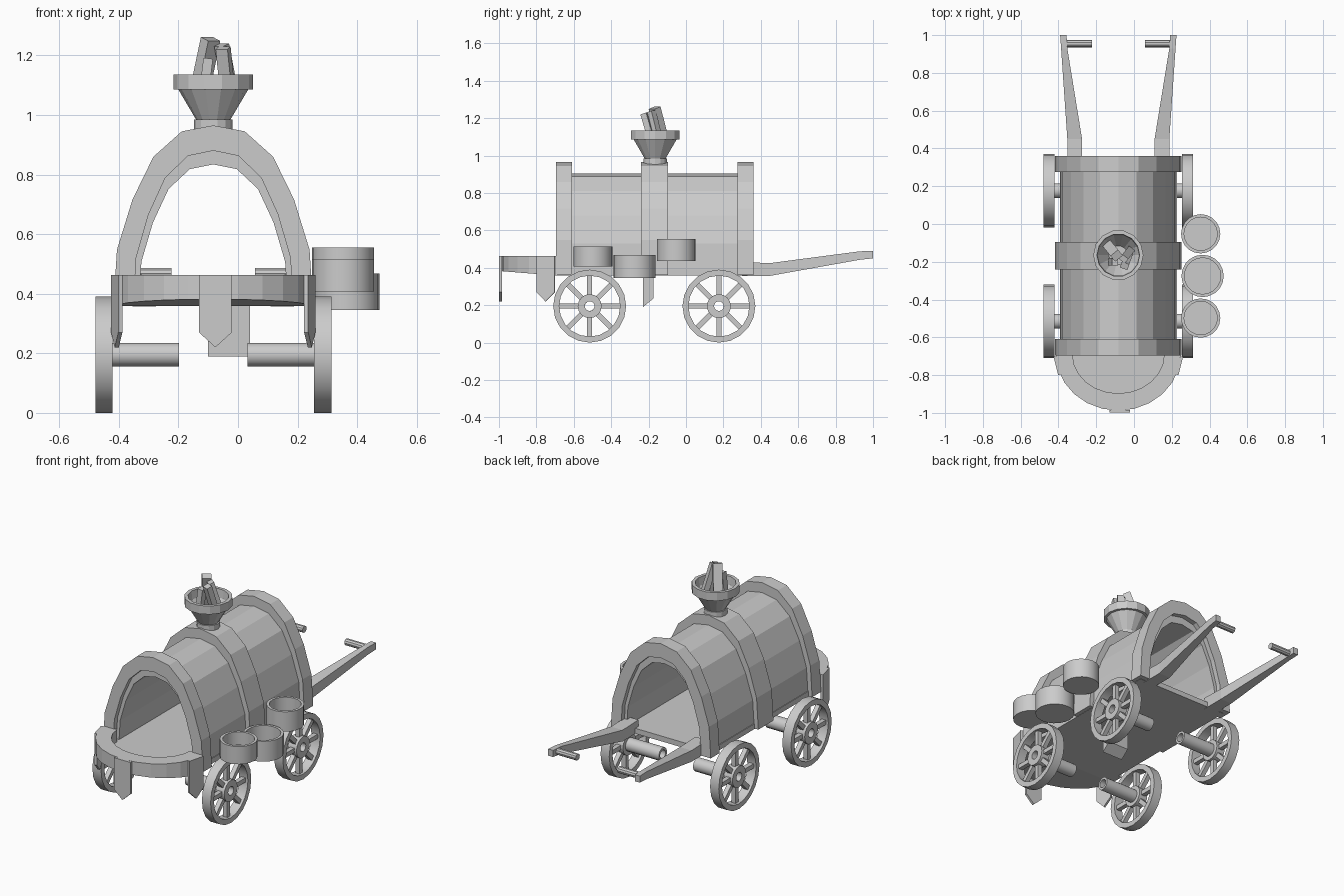
import bpy, bmesh, math
from mathutils import Vector, Matrix

if "Cube" in bpy.data.objects:
    bpy.data.objects.remove(bpy.data.objects["Cube"])

CX = -0.083  # cart centre line


def make(name, bm):
    bmesh.ops.remove_doubles(bm, verts=bm.verts, dist=1e-5)
    bmesh.ops.recalc_face_normals(bm, faces=bm.faces)
    me = bpy.data.meshes.new(name)
    bm.to_mesh(me)
    bm.free()
    ob = bpy.data.objects.new(name, me)
    bpy.context.collection.objects.link(ob)
    return ob


def loft(bm, rings, cyclic=False, caps=True):
    vs = [[bm.verts.new(p) for p in r] for r in rings]
    n = len(vs[0])
    for k in range(len(vs) if cyclic else len(vs) - 1):
        a, b = vs[k], vs[(k + 1) % len(vs)]
        for i in range(n):
            bm.faces.new((a[i], a[(i + 1) % n], b[(i + 1) % n], b[i]))
    if caps and not cyclic:
        bm.faces.new(vs[0])
        bm.faces.new(vs[-1])


def lathe(bm, profile, n, mat, closed=True):
    # spins (radius, height) points around local z
    rings = []
    for k in range(n):
        a = 2 * math.pi * k / n
        rings.append([mat @ Vector((r * math.cos(a), r * math.sin(a), h)) for r, h in profile])
    cols = [[bm.verts.new(p) for p in r] for r in rings]
    m = len(profile)
    for k in range(n):
        a, b = cols[k], cols[(k + 1) % n]
        for i in range(m if closed else m - 1):
            j = (i + 1) % m
            bm.faces.new((a[i], a[j], b[j], b[i]))


def box(bm, size, mat):
    bmesh.ops.create_cube(bm, size=1, matrix=mat @ Matrix.Diagonal((*size, 1)))


def move(x, y, z):
    return Matrix.Translation((x, y, z))


# Arched canopy, end rims and middle band
HALF = [(1, 0), (0.965, 0.31), (0.81, 0.588), (0.6, 0.826), (0.315, 0.967), (0, 1)]
ARCH = HALF + [(-x, z) for x, z in HALF[-2::-1]]


def arch(name, hw, top, ihw, itop, y0, y1):
    z0 = 0.36
    bm = bmesh.new()
    rings = []
    for x, t in ARCH:
        o = (CX + x * hw, z0 + t * (top - z0))
        i = (CX + x * ihw, z0 + t * (itop - z0))
        rings.append([(o[0], y0, o[1]), (o[0], y1, o[1]), (i[0], y1, i[1]), (i[0], y0, i[1])])
    loft(bm, rings)
    make(name, bm)


arch("canopy", 0.308, 0.905, 0.25, 0.834, -0.665, 0.33)
arch("canopy_front_rim", 0.335, 0.965, 0.268, 0.88, -0.695, -0.61)
arch("canopy_rear_rim", 0.335, 0.965, 0.268, 0.88, 0.275, 0.36)
arch("canopy_band", 0.335, 0.965, 0.3, 0.89, -0.24, -0.095)


# Floor with rounded front, underside rising slightly at the front
def under(y):
    return 0.358 + max(0, -0.69 - y) * 0.08


def half_oval(hw, depth, n=12):
    return [(CX - hw * math.cos(math.pi * k / n), -0.69 - depth * math.sin(math.pi * k / n)) for k in range(n + 1)]


bm = bmesh.new()
box(bm, (0.62, 1.02, 0.032), move(CX, -0.18, 0.374))
front = half_oval(0.29, 0.25)
loft(bm, [[(x, y, under(y)) for x, y in front], [(x, y, 0.39) for x, y in front]])
make("floor", bm)

bm = bmesh.new()
loft(bm, [[(a[0], a[1], under(a[1])), (a[0], a[1], 0.462), (b[0], b[1], 0.462), (b[0], b[1], under(b[1]))]
          for a, b in zip(half_oval(0.33, 0.298), half_oval(0.243, 0.207))])
make("front_porch_rim", bm)

# Pointed boards hanging from the porch
for name, x, y, ang, w in (("front_board", CX + 0.007, -0.992, 0, 0.11),
                           ("left_board", CX - 0.324, -0.75, math.radians(-76), 0.1),
                           ("right_board", CX + 0.324, -0.75, math.radians(76), 0.1)):
    m = move(x, y, 0) @ Matrix.Rotation(ang, 4, 'Z')
    shape = [(-w / 2, 0.462), (w / 2, 0.462), (w / 2, 0.27), (0, 0.22), (-w / 2, 0.27)]
    bm = bmesh.new()
    loft(bm, [[m @ Vector((px, d, pz)) for px, pz in shape] for d in (-0.007, 0.007)])
    make(name, bm)

# Tapered brake plank under the floor
bm = bmesh.new()
side = [(-0.23, 0.37), (-0.175, 0.37), (-0.175, 0.235), (-0.23, 0.19)]
loft(bm, [[(x, y, z) for y, z in side] for x in (-0.1, 0.04)])
make("under_plank", bm)

# Wheels and hollow axle stubs
for s, sn in ((-1, "left"), (1, "right")):
    for y, yn in ((-0.515, "front"), (0.176, "rear")):
        m = move(CX + s * 0.367, y, 0.195) @ Matrix.Rotation(s * math.pi / 2, 4, 'Y')
        bm = bmesh.new()
        h = 0.029
        lathe(bm, [(0.195, -h), (0.195, h), (0.163, h), (0.163, -h)], 20, m)
        lathe(bm, [(0.064, -h), (0.064, h), (0.026, h), (0.026, -h)], 16, m)
        for k in range(8):
            box(bm, (0.115, 0.027, 0.028), m @ Matrix.Rotation(k * math.pi / 4, 4, 'Z') @ move(0.113, 0, 0))
        wheel = make(yn + "_" + sn + "_wheel", bm)
        bm = bmesh.new()
        lathe(bm, [(0.04, -0.02), (0.04, -0.252), (0.026, -0.252), (0.026, -0.02)], 14, m)
        axle = make(yn + "_" + sn + "_axle", bm)
        for ob in (wheel, axle):
            bpy.ops.object.select_all(action='DESELECT')
            ob.select_set(True)
            bpy.context.view_layer.objects.active = ob
            bpy.ops.object.shade_smooth_by_angle(angle=math.radians(30))

# Pull shafts with grips: y, inner and outer offset, bottom and top z
SHAFT = [(0.3, 0.192, 0.27, 0.357, 0.43), (0.45, 0.192, 0.27, 0.357, 0.425),
         (0.93, 0.27, 0.303, 0.443, 0.488), (1.0, 0.274, 0.308, 0.45, 0.49)]
for s, sn in ((-1, "left"), (1, "right")):
    bm = bmesh.new()
    loft(bm, [[(CX + s * i, y, b), (CX + s * o, y, b), (CX + s * o, y, t), (CX + s * i, y, t)]
              for y, i, o, b, t in SHAFT])
    make(sn + "_shaft", bm)
    bm = bmesh.new()
    bmesh.ops.create_cone(bm, cap_ends=True, segments=10, radius1=0.02, radius2=0.02, depth=0.14,
                          matrix=move(CX + s * 0.21, 0.955, 0.468) @ Matrix.Rotation(math.pi / 2, 4, 'Y'))
    make(sn + "_grip", bm)

# Open tubs on the right side
for k, (x, y, r, z0, z1) in enumerate(((0.353, -0.498, 0.104, 0.408, 0.515),
                                       (0.363, -0.275, 0.112, 0.345, 0.468),
                                       (0.353, -0.052, 0.104, 0.435, 0.555))):
    bm = bmesh.new()
    lathe(bm, [(0, z0), (r, z0), (r, z1), (r - 0.016, z1), (r - 0.016, z0 + 0.03), (0, z0 + 0.03)],
          20, move(x, y, 0), closed=False)
    ob = make("tub_%d" % (k + 1), bm)
    bpy.ops.object.select_all(action='DESELECT')
    ob.select_set(True)
    bpy.context.view_layer.objects.active = ob
    bpy.ops.object.shade_smooth_by_angle(angle=math.radians(30))

# Funnel chimney
bm = bmesh.new()
lathe(bm, [(0, 0.94), (0.065, 0.94), (0.065, 0.985), (0.058, 0.985), (0.117, 1.085), (0.133, 1.085), (0.133, 1.135),
           (0.113, 1.135), (0.108, 1.085), (0.05, 1.0), (0, 1.0)], 14, move(CX, -0.165, 0), closed=False)
make("funnel", bm)

# Firewood sticking out of the funnel
for k, (a, b, w) in enumerate((((-0.135, -0.115, 1.05), (-0.092, -0.168, 1.255), 0.052),
                               ((-0.03, -0.165, 1.03), (-0.05, -0.222, 1.225), 0.042),
                               ((-0.02, -0.14, 1.05), (-0.055, -0.185, 1.235), 0.04),
                               ((-0.12, -0.2, 1.03), (-0.1, -0.2, 1.19), 0.04))):
    a, b = Vector(a), Vector(b)
    bm = bmesh.new()
    rot = (b - a).to_track_quat('Z', 'Y').to_matrix().to_4x4()
    box(bm, (w, w * 0.8, (b - a).length), Matrix.Translation((a + b) / 2) @ rot)
    make("firewood_%d" % (k + 1), bm)
